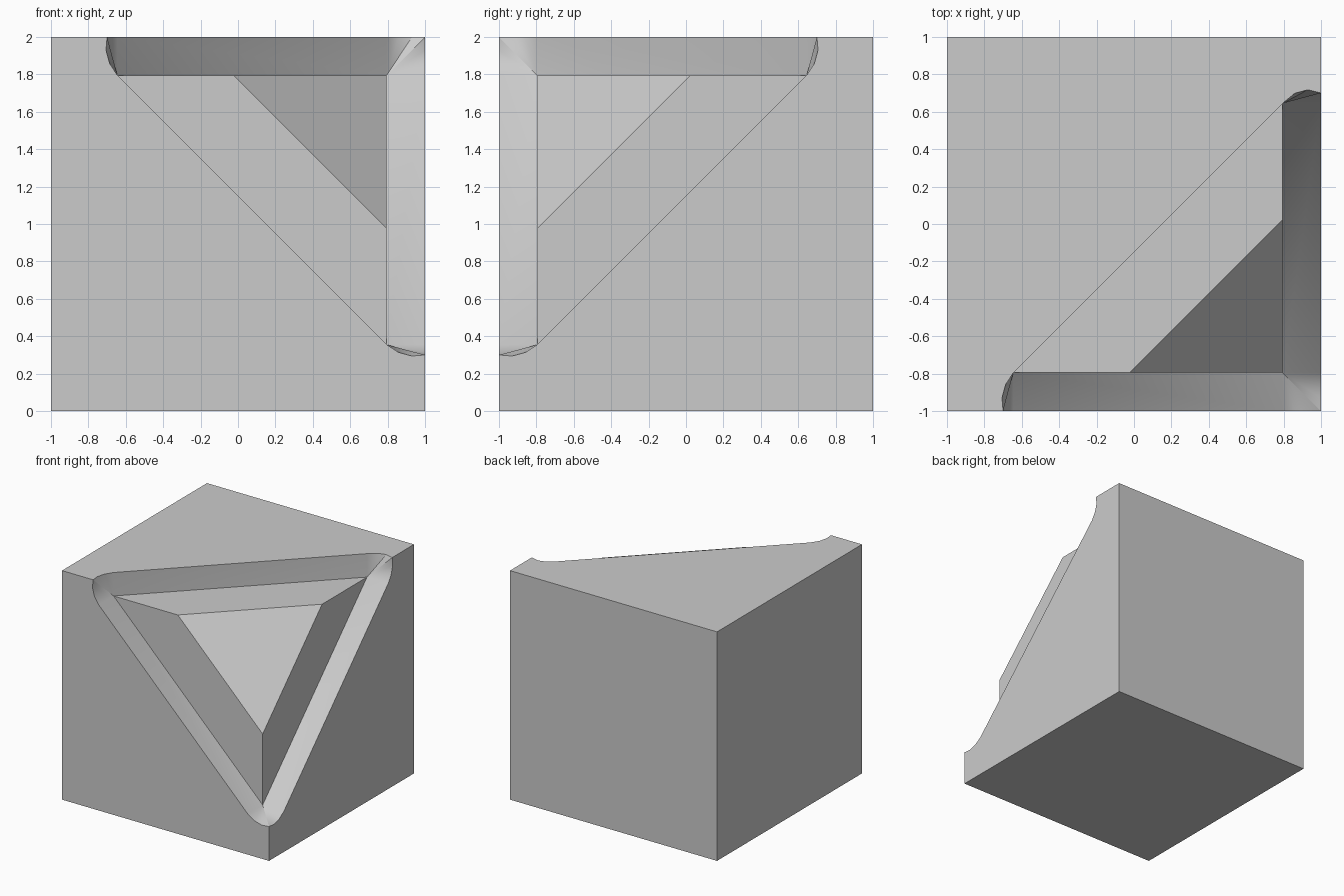
import bpy, bmesh, math

if "Cube" in bpy.data.objects:
    bpy.data.objects.remove(bpy.data.objects["Cube"], do_unlink=True)

DEPTH = 0.205    # depth of the carved ledge
REACH = 1.645    # how far the ledge runs from the cut corner
TIP = 1.025      # where the inner bevel starts
SIZE = 2.0
ARC = [(REACH, DEPTH), (1.687, 0.14), (1.706, 0.07), (1.70, 0.0)]

bm = bmesh.new()


def point(i, a, j=None, b=0.0, rest=0.0):
    """Distances from the cut corner along each axis, turned into a position."""
    d = [rest] * 3
    d[i] = a
    if j is not None:
        d[j] = b
    return (1 - d[0], d[1] - 1, 2 - d[2])


def face(points):
    bm.faces.new([bm.verts.new(p) for p in points])


def arc(i, j):
    """Rounded groove end near axis i, lying on the cube face spanned by i and j."""
    swell = 0.012 if (i, j) == (1, 0) else 0.0
    return [point(i, a + (swell if n in (1, 2) else 0), j, b)
            for n, (a, b) in enumerate(ARC)]


for k in range(3):
    i, j = (k + 1) % 3, (k + 2) % 3
    end_i, end_j = arc(i, j), arc(j, i)
    # cube face with the corner cut away
    face([point(i, SIZE), point(i, SIZE, j, SIZE), point(j, SIZE)]
         + end_j[::-1] + end_i)
    # opposite full face of the cube
    face([point(i, a, j, b, SIZE)
          for a, b in ((0, 0), (SIZE, 0), (SIZE, SIZE), (0, SIZE))])
    # upright groove wall
    apex_i = point(i, REACH, rest=DEPTH)
    apex_j = point(j, REACH, rest=DEPTH)
    face([end_i[0], end_j[0], apex_j, apex_i])
    # sunken ledge
    face([apex_i, apex_j, point(j, TIP, rest=DEPTH), point(i, TIP, rest=DEPTH)])
    # rounded fans closing the groove ends
    for end, apex in ((end_i, apex_i), (end_j, apex_j)):
        for p, q in zip(end, end[1:]):
            face([apex, p, q])

# inner bevelled triangle
face([point(n, TIP, rest=DEPTH) for n in range(3)])

bmesh.ops.remove_doubles(bm, verts=bm.verts, dist=0.0005)
bmesh.ops.recalc_face_normals(bm, faces=bm.faces)
mesh = bpy.data.meshes.new("notched_block")
bm.to_mesh(mesh)
bm.free()
block = bpy.data.objects.new("notched_block", mesh)
bpy.context.collection.objects.link(block)

# material
grey = bpy.data.materials.new("light grey")
grey.use_nodes = True
colour = (0.6, 0.6, 0.6, 1.0)
grey.diffuse_color = colour
grey.node_tree.nodes["Principled BSDF"].inputs["Base Color"].default_value = colour
mesh.materials.append(grey)

# smooth only the rounded ends
bpy.ops.object.select_all(action='DESELECT')
block.select_set(True)
bpy.context.view_layer.objects.active = block
bpy.ops.object.shade_smooth_by_angle(angle=math.radians(30))
